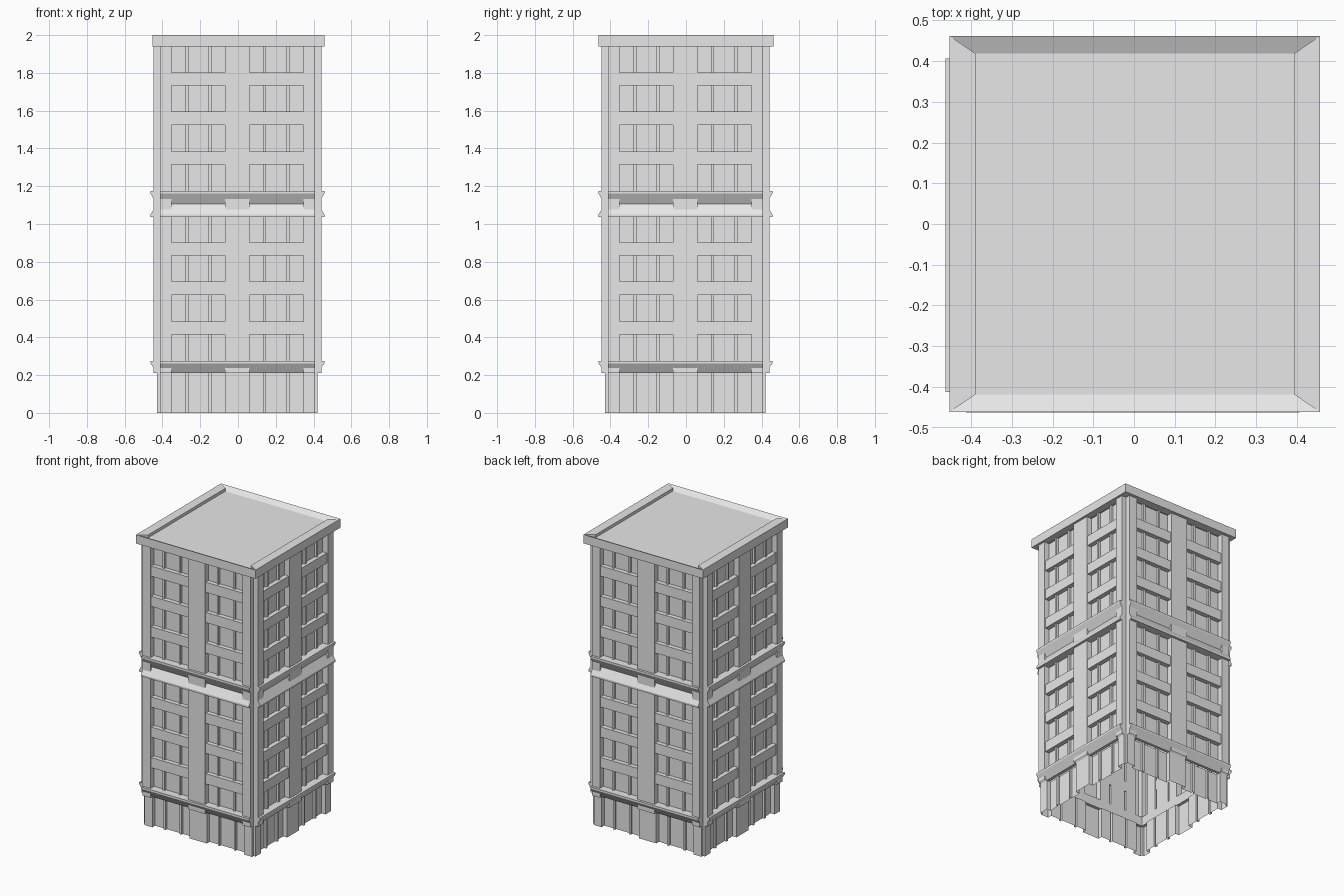
import bpy, bmesh
from mathutils import Matrix, Vector
from math import pi

cube = bpy.data.objects.get("Cube")
if cube:
    bpy.data.objects.remove(cube)

# One plain grey stone material
stone = bpy.data.materials.new("grey_stone")
stone.use_nodes = True
GREY = (0.8, 0.8, 0.8, 1)
stone.diffuse_color = GREY
stone.node_tree.nodes["Principled BSDF"].inputs["Base Color"].default_value = GREY

HALF = 0.41                      # half width of each facade
OFF = Vector((-0.003, -0.003, 0))
QUARTERS = [Matrix.Rotation(i * pi / 2, 4, 'Z') for i in range(4)]


def finish(name, bm, offset=OFF, recalc=True):
    bmesh.ops.translate(bm, verts=bm.verts, vec=offset)
    if recalc:
        bmesh.ops.recalc_face_normals(bm, faces=bm.faces)
    me = bpy.data.meshes.new(name)
    bm.to_mesh(me)
    bm.free()
    me.materials.append(stone)
    ob = bpy.data.objects.new(name, me)
    bpy.context.collection.objects.link(ob)
    return ob


def facade_plan(pier, mullion, glass):
    """Plan outline of one facade from left to right, as (x, depth)."""
    edges = [0.35, 0.275, 0.26, 0.152, 0.138, 0.065]
    depths = [pier, glass, mullion, glass, mullion, glass]
    right = [(HALF, HALF), (HALF, pier)]
    for i, x in enumerate(edges):
        after = depths[i + 1] if i < 5 else pier
        right += [(x, depths[i]), (x, after)]
    return right


def wall_section(name, z0, z1, pier, mullion, glass):
    """Hollow wall shell: the plan outline swept up around all four sides."""
    edges = facade_plan(pier, mullion, glass)
    # the first step leaves the pier, the following ones alternate
    steps = [pier, glass, mullion, glass, mullion, glass, pier]
    xs = [p[0] for p in edges[2::2]]
    half = [(HALF, HALF), (HALF, pier)]
    for x, a, b in zip(xs, steps, steps[1:]):
        half += [(x, a), (x, b)]
    plan = [(-x, d) for x, d in half] + [(x, d) for x, d in reversed(half)][:-1]
    bm = bmesh.new()
    ring = [m @ Vector((x, -d, 0)) for m in QUARTERS for x, d in plan]
    low = [bm.verts.new((v.x, v.y, z0)) for v in ring]
    high = [bm.verts.new((v.x, v.y, z1)) for v in ring]
    for i in range(len(ring)):
        j = (i + 1) % len(ring)
        bm.faces.new((low[i], low[j], high[j], high[i]))
    bmesh.ops.remove_doubles(bm, verts=bm.verts, dist=0.0001)
    return finish(name, bm)


def spandrels(name, heights, height, front, back):
    """Horizontal panels between the storeys, two bays on every side."""
    bm = bmesh.new()
    for m in QUARTERS:
        for z in heights:
            for side in (-1, 1):
                place = Matrix.Translation((side * 0.2075, -(front + back) / 2, z))
                size = Matrix.Diagonal((0.285, front - back, height, 1))
                bmesh.ops.create_cube(bm, size=1, matrix=m @ place @ size)
    return finish(name, bm)


def belt(name, profile):
    """Moulding with a (depth, z) profile along each facade."""
    bm = bmesh.new()
    for m in QUARTERS:
        ends = [[bm.verts.new(m @ Vector((x, -d, z))) for d, z in profile]
                for x in (-HALF, HALF)]
        n = len(profile)
        for i in range(n):
            j = (i + 1) % n
            bm.faces.new((ends[0][i], ends[0][j], ends[1][j], ends[1][i]))
        for end in ends:
            bm.faces.new(end)
    return finish(name, bm)


# Walls: base storey and two upper blocks
wall_section("base_walls", 0, 0.21, 0.425, 0.41, 0.395)
wall_section("lower_walls", 0.21, 1.105, 0.444, 0.42, 0.405)
wall_section("upper_walls", 1.105, 1.94, 0.444, 0.42, 0.405)

# Storey panels
spandrels("lower_spandrels", [0.45, 0.66, 0.867], 0.07, 0.437, 0.406)
spandrels("upper_spandrels", [1.35, 1.56, 1.768], 0.07, 0.437, 0.406)

# Belt mouldings
belt("base_belt", [(0.405, 0.21), (0.425, 0.21), (0.46, 0.262),
                   (0.46, 0.275), (0.405, 0.275)])
belt("middle_belt", [(0.405, 1.037), (0.46, 1.037), (0.46, 1.05), (0.428, 1.105),
                     (0.46, 1.162), (0.46, 1.175), (0.405, 1.175)])

# Roof cornice with a shallow sunken roof
bm = bmesh.new()
CORNERS = [(-1, -1), (1, -1), (1, 1), (-1, 1)]


def ring(x, y, z):
    return [bm.verts.new((sx * x, sy * y, z)) for sx, sy in CORNERS]


soffit = ring(0.405, 0.405, 1.94)
bottom = ring(0.455, 0.462, 1.94)
top = ring(0.455, 0.462, 2.0)
lip = ring(0.392, 0.419, 2.0)
deck = ring(0.392, 0.419, 1.98)
for i in range(4):
    j = (i + 1) % 4
    bm.faces.new((soffit[i], soffit[j], bottom[j], bottom[i]))
    bm.faces.new((bottom[i], bottom[j], top[j], top[i]))
    bm.faces.new((top[i], lip[i], deck[i]))
    if i % 2:       # flat side rims with a small step down
        bm.faces.new((top[i], top[j], lip[j], lip[i]))
        bm.faces.new((lip[i], lip[j], deck[j], deck[i]))
    else:           # front and back rims slope inward
        bm.faces.new((top[i], top[j], deck[j], deck[i]))
bm.faces.new(deck)
finish("roof_cornice", bm, Vector((0.002, 0, 0)))
